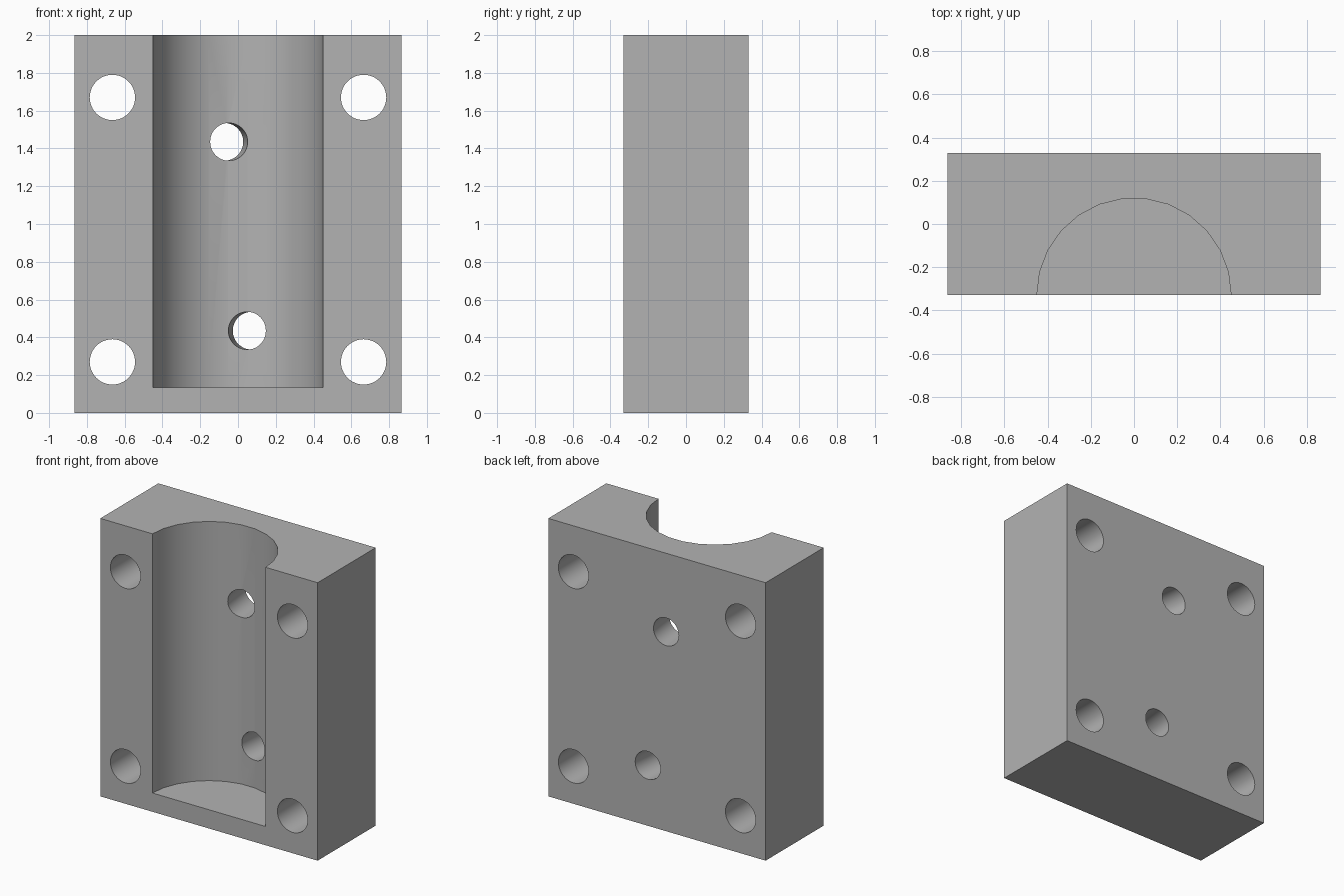
import bpy
from math import radians, sin, cos, pi

cube = bpy.data.objects.get("Cube")
if cube:
    bpy.data.objects.remove(cube, do_unlink=True)

WIDTH, DEPTH, HEIGHT = 1.73, 0.66, 2.0
FRONT = -DEPTH / 2

grey = bpy.data.materials.new("plain grey")
grey.use_nodes = True
colour = (0.45, 0.45, 0.45, 1)
grey.diffuse_color = colour
grey.node_tree.nodes["Principled BSDF"].inputs["Base Color"].default_value = colour

# Solid block
bpy.ops.mesh.primitive_cube_add(size=1, location=(0, 0, HEIGHT / 2))
block = bpy.context.object
block.name = "clamp_block"
block.scale = (WIDTH, DEPTH, HEIGHT)
bpy.ops.object.transform_apply(location=True, rotation=False, scale=True)
block.data.materials.append(grey)


def drill(name, radius, length, location, rotation, sides=48):
    """Cut a cylinder out of the block."""
    bpy.ops.mesh.primitive_cylinder_add(
        vertices=sides, radius=radius, depth=length, location=location, rotation=rotation)
    cutter = bpy.context.object
    cutter.name = name
    cutter.hide_render = True
    cutter.data.materials.append(grey)
    bpy.context.view_layer.objects.active = block
    cut = block.modifiers.new(name, 'BOOLEAN')
    cut.operation = 'DIFFERENCE'
    cut.solver = 'EXACT'
    cut.object = cutter
    bpy.ops.object.modifier_apply(modifier=cut.name)
    bpy.data.objects.remove(cutter, do_unlink=True)


# Half-round groove, open at the top and closed by a floor
floor = 0.135
drill("groove", 0.45, HEIGHT, (0, FRONT, floor + HEIGHT / 2), (0, 0, pi / 2), sides=26)

# Four straight bolt holes in the corners
for x in (-0.665, 0.665):
    for z in (0.27, 1.67):
        drill("bolt_hole", 0.12, 1, (x, 0, z), (pi / 2, 0, 0))

# Two slanted holes running out from the groove axis through the back
for side, z in ((-1, 1.435), (1, 0.435)):
    tilt = side * radians(6.3)
    reach = 0.6
    drill("slanted_hole", 0.1, 0.7,
          (reach * sin(tilt), FRONT + reach * cos(tilt), z), (pi / 2, 0, -tilt))

# Smooth bores with crisp rims
bpy.ops.object.select_all(action='DESELECT')
block.select_set(True)
bpy.context.view_layer.objects.active = block
bpy.ops.object.shade_smooth_by_angle(angle=radians(30))
